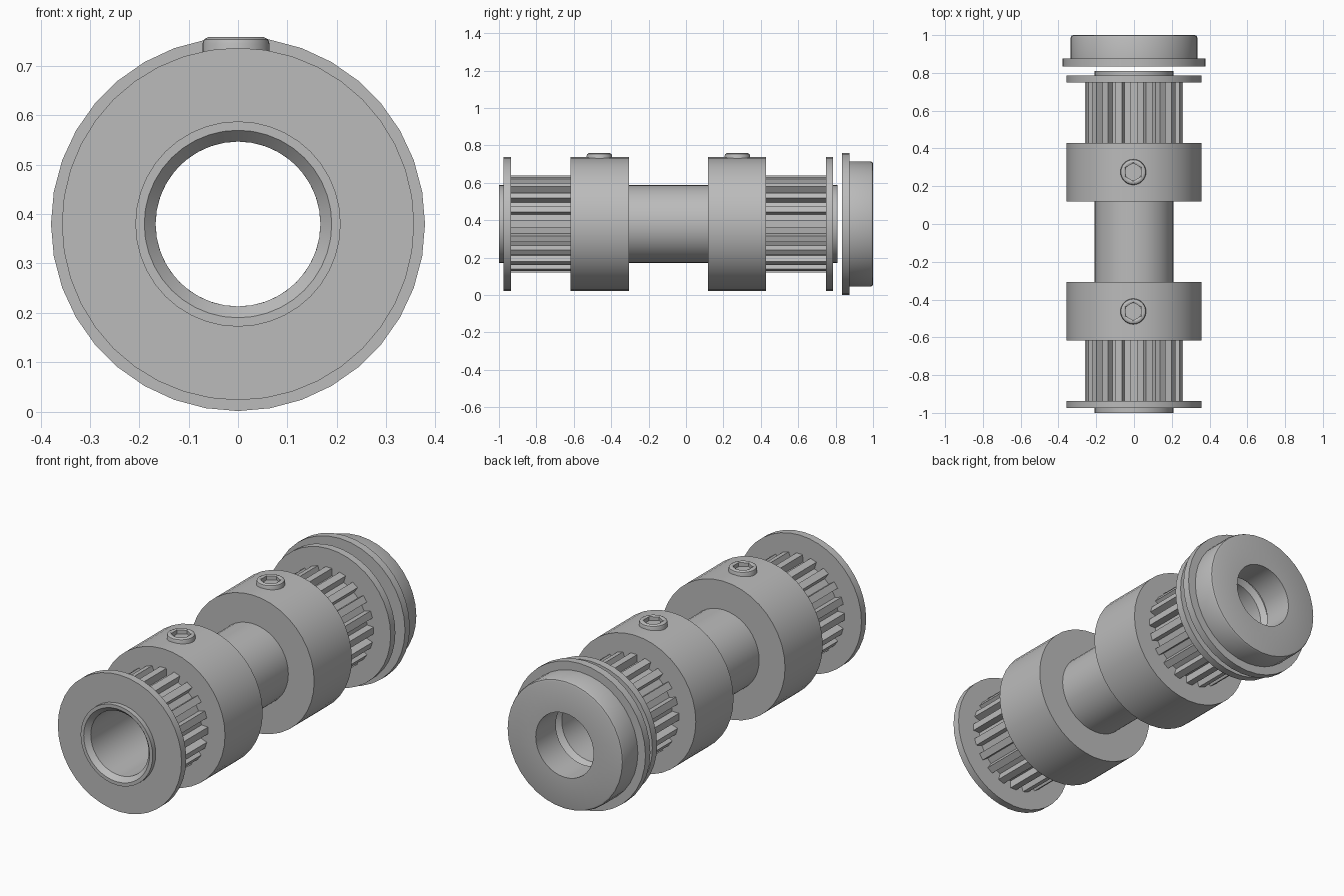
import bpy, bmesh, math
from mathutils import Matrix, Vector

if "Cube" in bpy.data.objects:
    bpy.data.objects.remove(bpy.data.objects["Cube"], do_unlink=True)

AXIS_Z = 0.38
BORE = 0.167
HUB = 0.208
RIM = 0.357

steel = bpy.data.materials.new("grey steel")
steel.use_nodes = True
GREY = (0.5, 0.5, 0.5, 1)
steel.diffuse_color = GREY
steel.node_tree.nodes["Principled BSDF"].inputs["Base Color"].default_value = GREY


def round_radius(r):
    return lambda a: r


def hex_radius(apothem):
    sector = math.pi / 3
    return lambda a: apothem / math.cos(a % sector - sector / 2)


def spin(name, profile, n, matrix, closed=True):
    """Sweep (height, radius) points about local z; a radius may be a function of angle."""
    bm = bmesh.new()
    rings = []
    for h, r in profile:
        radius = r if callable(r) else round_radius(r)
        ring = []
        for i in range(n):
            a = math.tau * i / n
            ring.append(bm.verts.new((radius(a) * math.cos(a), radius(a) * math.sin(a), h)))
        rings.append(ring)
    pairs = list(zip(rings, rings[1:]))
    if closed:
        pairs.append((rings[-1], rings[0]))
    else:
        bm.faces.new(rings[0])
        bm.faces.new(rings[-1])
    for a, b in pairs:
        for i in range(n):
            j = (i + 1) % n
            bm.faces.new((a[i], a[j], b[j], b[i]))
    return finish(name, bm, matrix)


def finish(name, bm, matrix):
    bmesh.ops.transform(bm, matrix=matrix, verts=bm.verts)
    bmesh.ops.recalc_face_normals(bm, faces=bm.faces)
    mesh = bpy.data.meshes.new(name)
    bm.to_mesh(mesh)
    bm.free()
    mesh.materials.append(steel)
    obj = bpy.data.objects.new(name, mesh)
    bpy.context.collection.objects.link(obj)
    bpy.ops.object.select_all(action="DESELECT")
    obj.select_set(True)
    bpy.context.view_layer.objects.active = obj
    bpy.ops.object.shade_smooth_by_angle(angle=math.radians(30))
    return obj


# Local z becomes world y, at the height of the bore axis
ALONG_Y = Matrix.Translation((0, 0, AXIS_Z)) @ Matrix.Rotation(-math.pi / 2, 4, "X")


def ring(name, y0, y1, outer, inner, n=40):
    return spin(name, [(y0, inner), (y0, outer), (y1, outer), (y1, inner)], n, ALONG_Y)


def toothed_ring(name, y0, y1, teeth=20, root=0.222, tip=0.26, inner=0.2):
    """Belt teeth: straight ridges with slightly tapered flanks."""
    bm = bmesh.new()
    pitch = math.tau / teeth
    outline = [(-0.27, root), (-0.22, tip), (0.22, tip), (0.27, root)]
    loops = []
    for y in (y0, y1):
        outer, core = [], []
        for t in range(teeth):
            for f, r in outline:
                d = Vector((math.cos((t + f) * pitch), math.sin((t + f) * pitch), 0))
                outer.append(bm.verts.new(d * r + Vector((0, 0, y))))
                core.append(bm.verts.new(d * inner + Vector((0, 0, y))))
        loops += [outer, core]
    o0, c0, o1, c1 = loops
    for a, b in ((o0, o1), (o1, c1), (c1, c0), (c0, o0)):
        for i in range(len(a)):
            j = (i + 1) % len(a)
            bm.faces.new((a[i], a[j], b[j], b[i]))
    return finish(name, bm, ALONG_Y)


# Hollow shaft with countersunk bore ends
spin("hollow_shaft", [(-1, 0.19), (-1, HUB), (0.81, HUB), (0.81, 0.19),
                      (0.785, BORE), (-0.975, BORE)], 40, ALONG_Y)

# Two mirrored pulleys, each with flange, teeth, collar and set screw
MIDDLE = -0.094
for side, s in (("front", -1), ("back", 1)):
    def y(d):
        return MIDDLE + s * d

    ring(side + "_flange", y(0.842), y(0.881), RIM, 0.2)
    toothed_ring(side + "_belt_teeth", y(0.52), y(0.845))
    ring(side + "_collar", y(0.212), y(0.523), RIM, 0.2)

    # Set screw with rounded rim and hexagonal socket
    top = Matrix.Translation((-0.004, y(0.369), 0)) @ Matrix.Rotation(math.pi / 2, 4, "Z")
    socket = hex_radius(0.041)
    spin(side + "_set_screw",
         [(0.65, 0.068), (0.745, 0.068), (0.754, 0.065), (0.759, 0.056),
          (0.759, 0.05), (0.755, socket), (0.70, socket)], 36, top, closed=False)

# Flanged bearing at the back end
spin("flanged_bearing", [(0.835, BORE), (0.835, 0.379), (0.875, 0.379), (0.875, 0.335),
                         (0.988, 0.335), (0.997, 0.331), (1, 0.322), (1, BORE)], 36, ALONG_Y)
